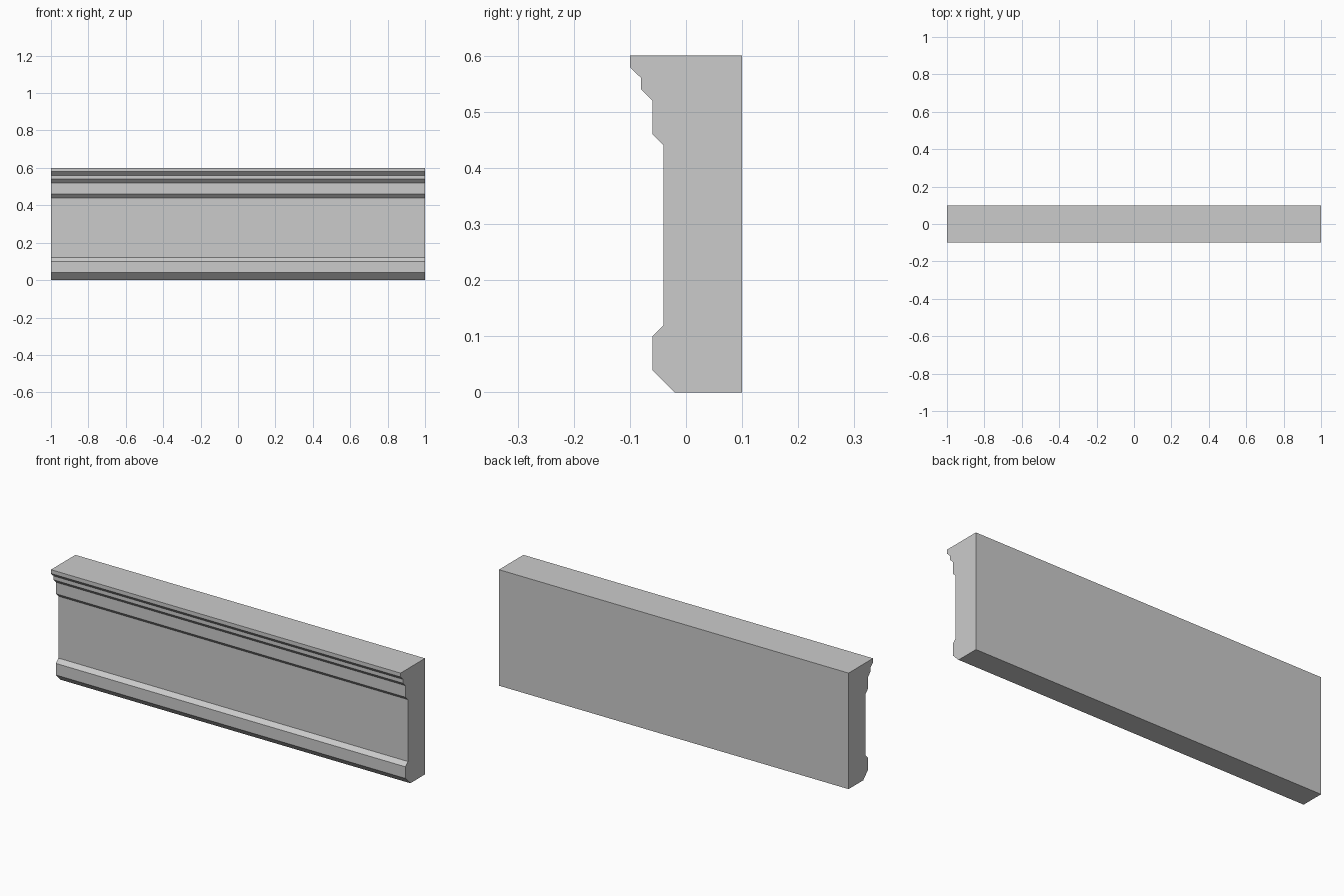
import bpy
import bmesh

if "Cube" in bpy.data.objects:
    bpy.data.objects.remove(bpy.data.objects["Cube"])

# Moulding cross-section as (y, z), from the back bottom edge round to the top
PROFILE = [
    (0.10, 0.00), (-0.02, 0.00),                    # underside
    (-0.06, 0.04), (-0.06, 0.10), (-0.04, 0.12),    # lower band
    (-0.04, 0.44), (-0.06, 0.46), (-0.06, 0.52),    # flat panel and upper band
    (-0.08, 0.54), (-0.08, 0.56),                   # small step
    (-0.10, 0.58), (-0.10, 0.60), (0.10, 0.60),     # top lip
]
LENGTH = 2.0

# One plain grey for the whole moulding
grey = bpy.data.materials.new("light_grey")
grey.diffuse_color = (0.6, 0.6, 0.6, 1.0)
grey.use_nodes = True
grey.node_tree.nodes["Principled BSDF"].inputs["Base Color"].default_value = grey.diffuse_color

# Extrude the cross-section along x
bm = bmesh.new()
end = bm.faces.new([bm.verts.new((-LENGTH / 2, y, z)) for y, z in PROFILE])
swept = bmesh.ops.extrude_face_region(bm, geom=[end], use_keep_orig=True)
moved = [v for v in swept["geom"] if isinstance(v, bmesh.types.BMVert)]
bmesh.ops.translate(bm, verts=moved, vec=(LENGTH, 0, 0))
bmesh.ops.recalc_face_normals(bm, faces=bm.faces)

mesh = bpy.data.meshes.new("wall_moulding")
bm.to_mesh(mesh)
bm.free()
mesh.materials.append(grey)
moulding = bpy.data.objects.new("wall_moulding", mesh)
bpy.context.collection.objects.link(moulding)
